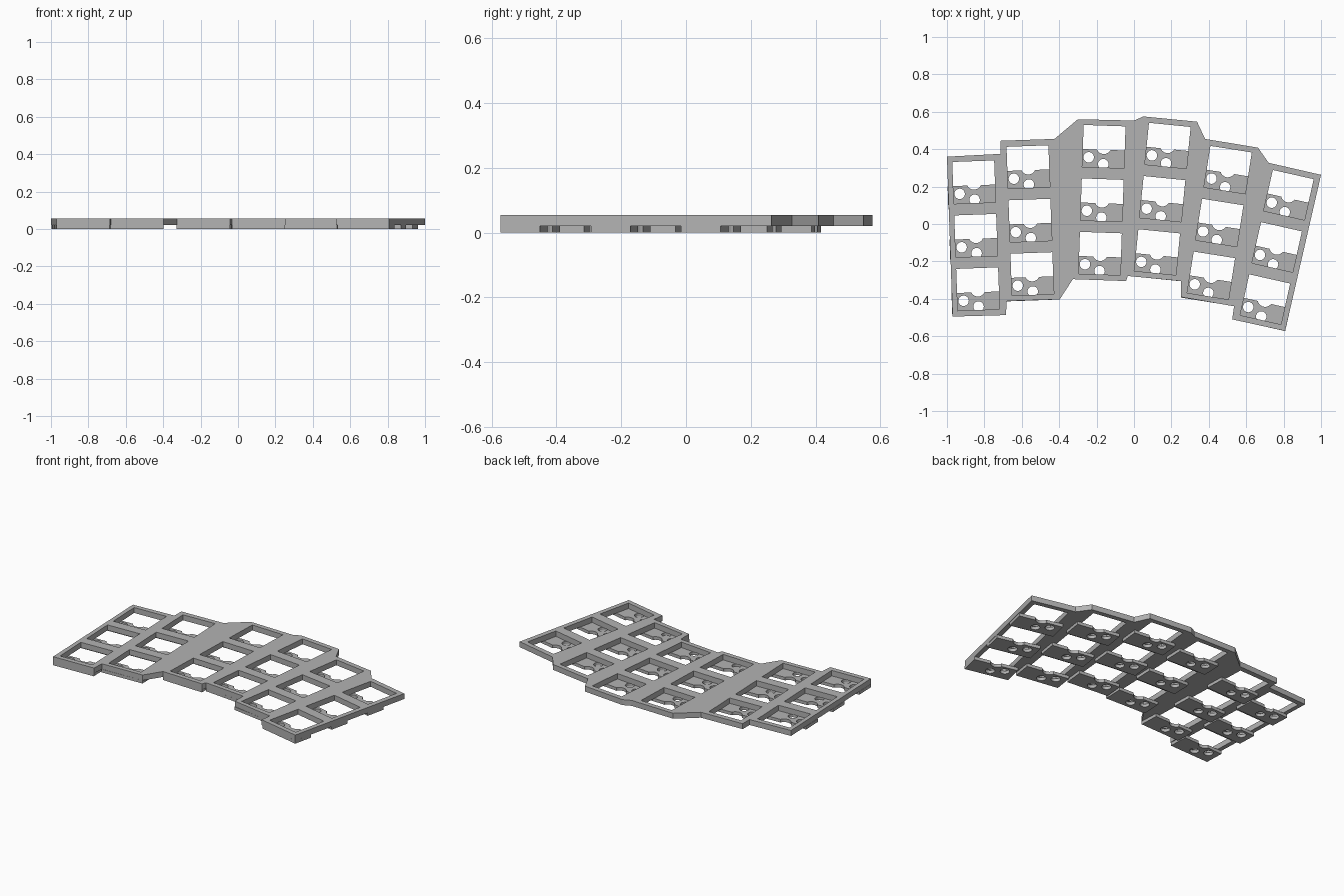
import bpy, bmesh
from math import sin, cos, radians, pi, asin
from mathutils import Matrix, Vector

cube = bpy.data.objects.get("Cube")
if cube:
    bpy.data.objects.remove(cube, do_unlink=True)

# Dimensions
PITCH = 0.286            # key spacing
CELL = PITCH / 2 - 0.001 # half cell width
HOLE = 0.112             # half key opening
STEP, TOP = 0.02, 0.055  # holder thickness, total height

grey = bpy.data.materials.new("Plain grey")
grey.use_nodes = True
colour = (0.45, 0.45, 0.45, 1)
grey.diffuse_color = colour
grey.node_tree.nodes["Principled BSDF"].inputs["Base Color"].default_value = colour


def slab(name, loops, z0, z1):
    """Filled flat profile; inner loops become holes."""
    curve = bpy.data.curves.new(name + "_profile", 'CURVE')
    curve.dimensions = '2D'
    curve.fill_mode = 'BOTH'
    curve.extrude = (z1 - z0) / 2
    for loop in loops:
        spline = curve.splines.new('POLY')
        spline.points.add(len(loop) - 1)
        for point, (x, y) in zip(spline.points, loop):
            point.co = (x, y, 0, 1)
        spline.use_cyclic_u = True
    temp = bpy.data.objects.new(name + "_temp", curve)
    bpy.context.collection.objects.link(temp)
    graph = bpy.context.evaluated_depsgraph_get()
    mesh = bpy.data.meshes.new_from_object(temp.evaluated_get(graph))
    bpy.data.objects.remove(temp, do_unlink=True)
    bm = bmesh.new()
    bm.from_mesh(mesh)
    bmesh.ops.remove_doubles(bm, verts=bm.verts, dist=0.0001)
    bmesh.ops.translate(bm, verts=bm.verts, vec=(0, 0, (z0 + z1) / 2))
    bmesh.ops.recalc_face_normals(bm, faces=bm.faces)
    for face in bm.faces:
        face.smooth = False
    bm.to_mesh(mesh)
    bm.free()
    mesh.name = name
    mesh.materials.clear()
    mesh.materials.append(grey)
    obj = bpy.data.objects.new(name, mesh)
    bpy.context.collection.objects.link(obj)
    return obj


def circle(cx, cy, r, n=24):
    return [(cx + r * cos(2 * pi * i / n), cy + r * sin(2 * pi * i / n)) for i in range(n)]


# Each column: middle key x, y and tilt in degrees
columns = [(-0.845, -0.062, 2.1), (-0.555, 0.019, 2.1), (-0.171, 0.128, -2),
           (0.152, 0.134, -5.7), (0.457, 0.007, -9), (0.764, -0.124, -12.7)]
keys = []
for x, y, tilt in columns:
    base = Matrix.Translation((x, y, 0)) @ Matrix.Rotation(radians(tilt), 4, 'Z')
    keys += [base @ Matrix.Translation((0, row * PITCH, 0)) for row in (-1, 0, 1)]

# Top plate with square key openings
outline = [(-1, .36), (-.715, .375), (-.715, .445), (-.425, .455), (-.3, .56), (0, .553),
           (.05, .575), (.337, .547), (.38, .455), (.663, .408), (.72, .327), (1, .263),
           (.808, -.572), (.525, -.51), (.535, -.44), (.25, -.39), (.25, -.305),
           (-.033, -.278), (-.043, -.305), (-.327, -.295), (-.397, -.403),
           (-.68, -.412), (-.685, -.487), (-.97, -.495)]
square = [(-HOLE, -HOLE), (HOLE, -HOLE), (HOLE, HOLE), (-HOLE, HOLE)]
openings = [[(m @ Vector((x, y, 0))).to_2d() for x, y in square] for m in keys]
slab("top_plate", [outline] + openings, STEP, TOP)

# Socket holder: wide tab with a round centre notch and two pin holes
EDGE, NOTCH = -0.017, 0.04
start = asin(EDGE / NOTCH)
arc = [start + (-pi - 2 * start) * i / 12 for i in range(13)]
profile = [(-CELL, -CELL), (CELL, -CELL), (CELL, EDGE)]
profile += [(NOTCH * cos(a), NOTCH * sin(a)) for a in arc]
profile += [(-CELL, EDGE)]
holder = slab("socket_holder", [profile, circle(0, -0.094, 0.028), circle(-0.079, -0.06, 0.028)], 0, STEP)
holder.matrix_world = keys[0]
for m in keys[1:]:
    copy = holder.copy()
    copy.matrix_world = m
    bpy.context.collection.objects.link(copy)
